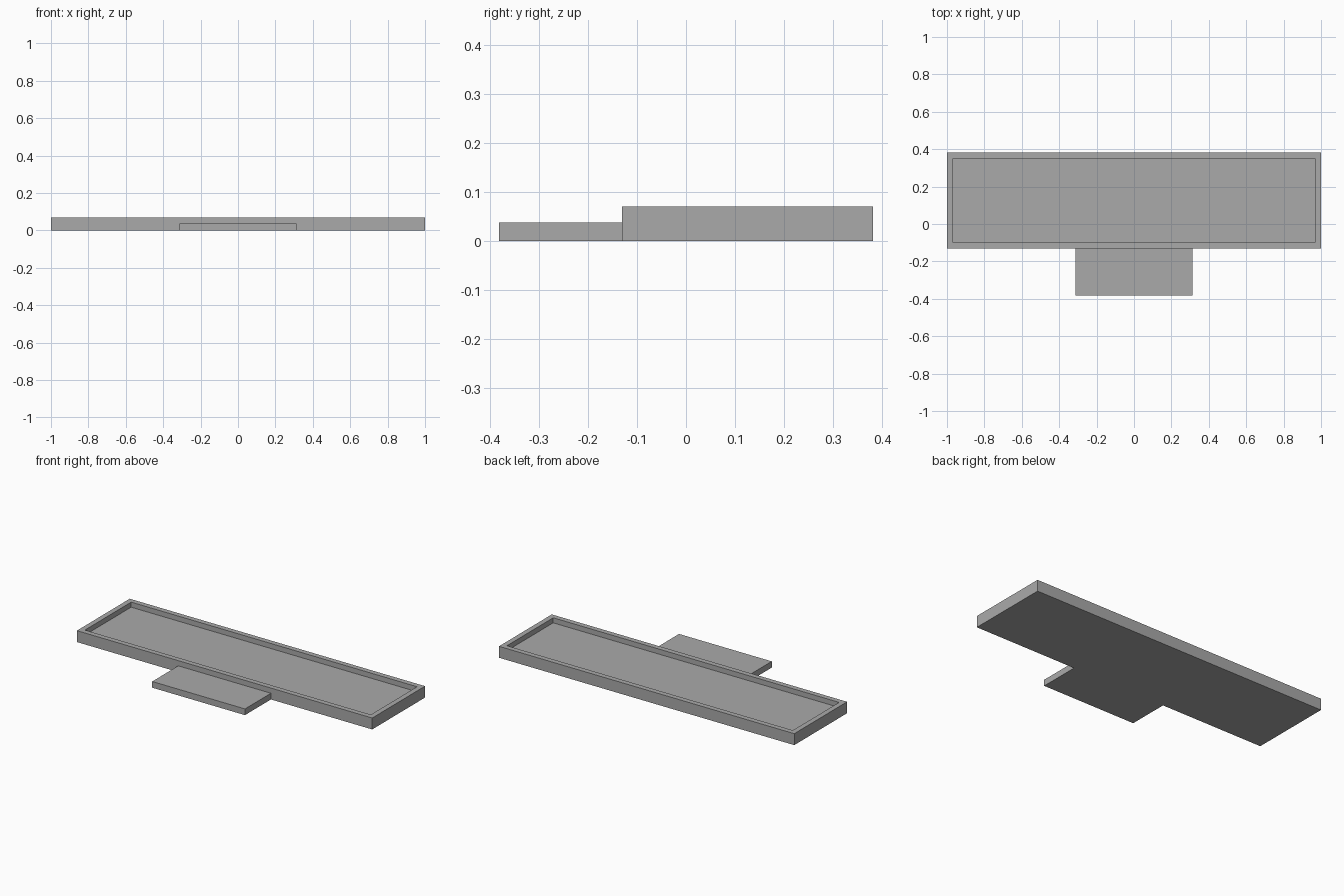
import bpy
import bmesh
from mathutils import Vector

cube = bpy.data.objects.get("Cube")
if cube:
    bpy.data.objects.remove(cube, do_unlink=True)

# Single grey finish
grey = bpy.data.materials.new("plain grey")
grey.use_nodes = True
colour = (0.4, 0.4, 0.4, 1)
grey.diffuse_color = colour
grey.node_tree.nodes["Principled BSDF"].inputs["Base Color"].default_value = colour


def box(name, low, high, rim=0, depth=0):
    """Box between two corners, with an optional rimmed recess in its top."""
    low, high = Vector(low), Vector(high)
    bm = bmesh.new()
    bmesh.ops.create_cube(bm, size=1)
    for v in bm.verts:
        v.co = (low + high) / 2 + v.co * (high - low)
    if rim:
        bm.normal_update()
        top = max(bm.faces, key=lambda f: f.normal.z)
        # Inset the rim, then sink a floor with vertical walls
        bmesh.ops.inset_region(bm, faces=[top], thickness=rim)
        floor = bmesh.ops.extrude_discrete_faces(bm, faces=[top])["faces"][0]
        bmesh.ops.translate(bm, verts=floor.verts, vec=(0, 0, -depth))
    bmesh.ops.recalc_face_normals(bm, faces=bm.faces)
    mesh = bpy.data.meshes.new(name)
    bm.to_mesh(mesh)
    bm.free()
    mesh.materials.append(grey)
    obj = bpy.data.objects.new(name, mesh)
    bpy.context.collection.objects.link(obj)
    return obj


# Long shallow tray and the low step in front of it
box("tray", (-1, -0.13, 0), (1, 0.381, 0.07), rim=0.045, depth=0.031)
box("front_step", (-0.314, -0.381, 0), (0.314, -0.13, 0.038))
